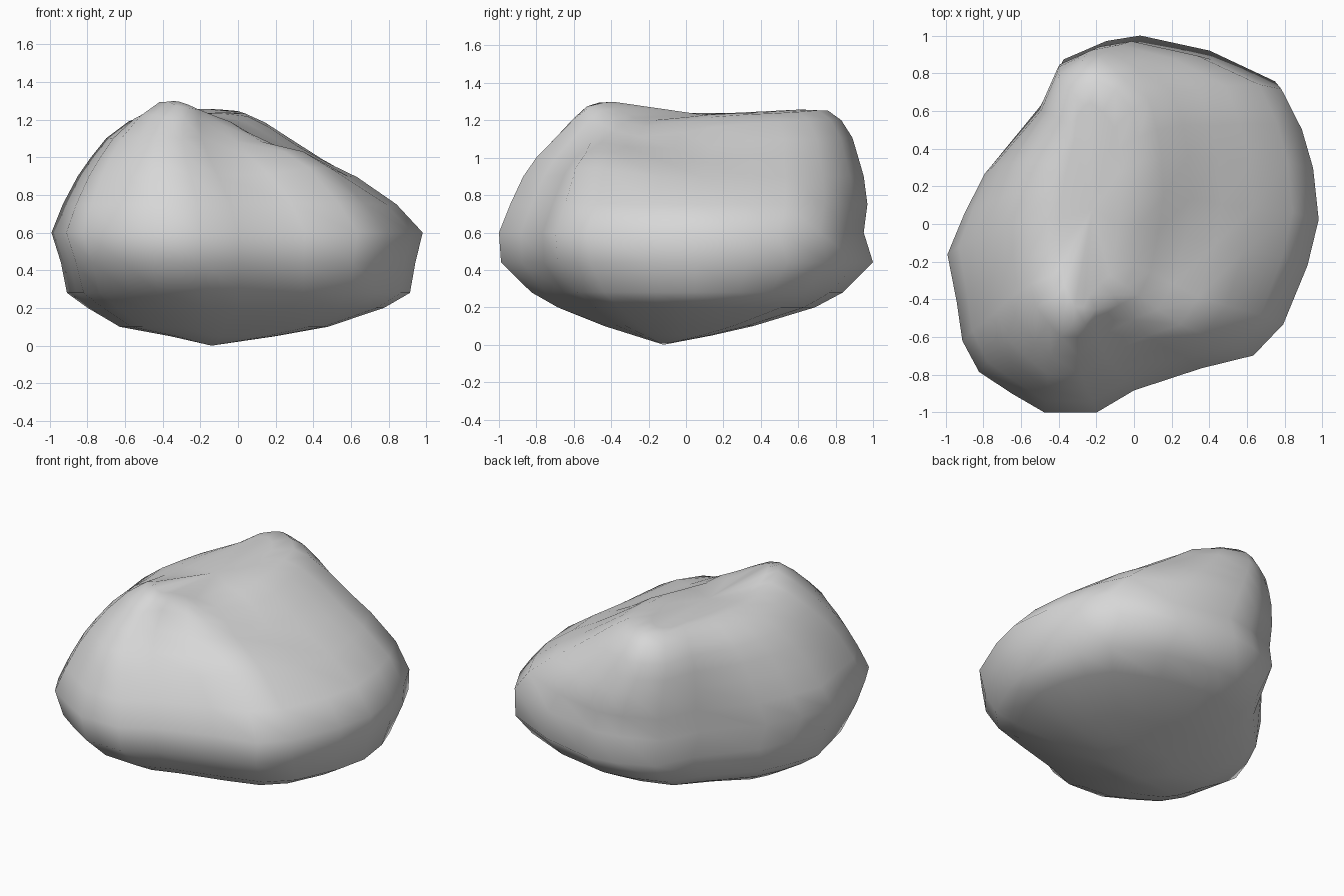
import bpy, bmesh, math
from mathutils import Vector

if "Cube" in bpy.data.objects:
    bpy.data.objects.remove(bpy.data.objects["Cube"])

# Plan outline of the boulder, seen from above
OUTLINE = [(0.03, 1.0), (0.42, 0.92), (0.79, 0.76), (0.9, 0.54), (0.96, 0.33), (0.99, 0.05),
           (0.93, -0.2), (0.8, -0.52), (0.64, -0.69), (0.36, -0.76), (0, -0.88), (-0.2, -1.0),
           (-0.48, -1.0), (-0.65, -0.9), (-0.83, -0.78), (-0.92, -0.61), (-0.95, -0.4),
           (-1.0, -0.14), (-0.91, 0.08), (-0.8, 0.3), (-0.52, 0.62), (-0.4, 0.87), (-0.16, 0.97)]

# Height, then left, right, front and back extents of each layer
LAYERS = [(0.05, -0.36, 0.20, -0.28, 0.14), (0.10, -0.63, 0.48, -0.44, 0.36),
          (0.20, -0.80, 0.78, -0.69, 0.69), (0.28, -0.91, 0.92, -0.83, 0.84),
          (0.44, -0.94, 0.95, -0.99, 1.00), (0.60, -0.99, 0.99, -1.00, 0.95),
          (0.75, -0.93, 0.85, -0.94, 0.97), (0.90, -0.85, 0.64, -0.87, 0.95),
          (1.00, -0.78, 0.47, -0.80, 0.92), (1.10, -0.70, 0.31, -0.70, 0.89),
          (1.19, -0.58, 0.16, -0.60, 0.83), (1.235, -0.46, 0.05, -0.53, 0.76)]

# Dents and lumps on the upper side: x, y, height, radius
LUMPS = [(-0.37, -0.42, 0.065, 0.17), (-0.15, 0.68, 0.02, 0.2),
         (0.1, -0.22, -0.08, 0.25), (0.33, 0.1, -0.03, 0.25), (0.4, -0.5, 0.07, 0.22)]

bm = bmesh.new()


def ring(z, x0, x1, y0, y1):
    """Fit the plan outline, rounder towards the keel, into one layer."""
    w = max(0, 0.5 * (1 - z / 0.5))
    verts = []
    for x, y in OUTLINE:
        r = math.hypot(x, y)
        k = 1 - w + w / r
        verts.append(bm.verts.new(((x0 + x1) / 2 + x * k * (x1 - x0) / 2,
                                   (y0 + y1) / 2 + y * k * (y1 - y0) / 2, z)))
    return verts


def bridge(low, high):
    for i in range(len(low)):
        j = (i + 1) % len(low)
        bm.faces.new((low[i], low[j], high[j], high[i]))


def fan(verts, tip):
    for a, b in zip(verts, verts[1:] + verts[:1]):
        bm.faces.new((a, b, tip))


# Stacked layers form the flanks
rings = [ring(*layer) for layer in LAYERS]
rings.append(ring(1.24, -0.40, -0.07, -0.44, 0.64))
for low, high in zip(rings, rings[1:]):
    bridge(low, high)

# Blunt keel below, long ridge on top
fan(rings[0], bm.verts.new((-0.14, -0.12, 0)))
fan(rings[-1], bm.verts.new((-0.22, 0.08, 1.235)))

# Raise the two ridge ends, sink the right-hand slope, fill its front corner
for v in bm.verts:
    fade = min(1, max(0, (v.co.z - 0.65) / 0.3))
    p = v.co.xy
    for x, y, h, r in LUMPS:
        d = (p - Vector((x, y))).length
        v.co.z += fade * h * math.exp(-(d / r) ** 2)

bmesh.ops.recalc_face_normals(bm, faces=bm.faces)
for f in bm.faces:
    f.smooth = True
mesh = bpy.data.meshes.new("boulder")
bm.to_mesh(mesh)
bm.free()

stone = bpy.data.materials.new("grey stone")
stone.diffuse_color = (0.68, 0.68, 0.68, 1)
stone.use_nodes = True
stone.node_tree.nodes["Principled BSDF"].inputs["Base Color"].default_value = stone.diffuse_color
mesh.materials.append(stone)
boulder = bpy.data.objects.new("boulder", mesh)
bpy.context.collection.objects.link(boulder)
